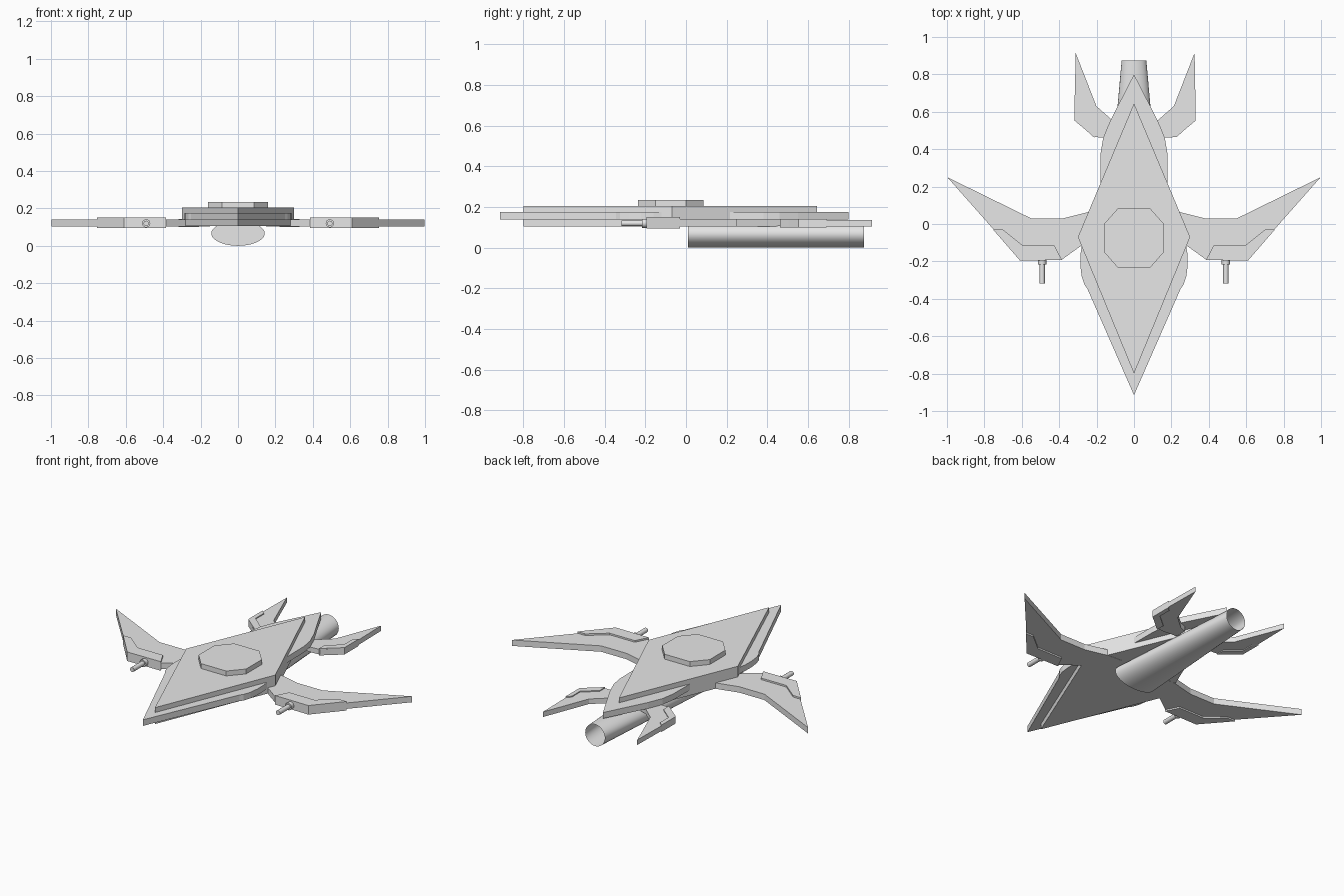
import bpy, bmesh, math

cube = bpy.data.objects.get("Cube")
if cube:
    bpy.data.objects.remove(cube, do_unlink=True)

GREY = (0.8, 0.8, 0.8, 1.0)
grey = bpy.data.materials.new("hull_grey")
grey.use_nodes = True
grey.diffuse_color = GREY
grey.node_tree.nodes["Principled BSDF"].inputs["Base Color"].default_value = GREY


def add_object(name, bm, mirrored=False, offset=0.0):
    """Turn a bmesh into an object, optionally mirrored across x."""
    bmesh.ops.recalc_face_normals(bm, faces=bm.faces)
    mesh = bpy.data.meshes.new(name)
    bm.to_mesh(mesh)
    bm.free()
    mesh.materials.append(grey)
    obj = bpy.data.objects.new(name, mesh)
    obj.location.x = offset
    bpy.context.collection.objects.link(obj)
    if mirrored:
        obj.modifiers.new("Mirror", "MIRROR").use_mirror_merge = False
    return obj


def slab(name, outline, z0, z1, **options):
    """Extrude a flat outline from z0 up to z1."""
    bm = bmesh.new()
    face = bm.faces.new([bm.verts.new((x, y, z0)) for x, y in outline])
    top = bmesh.ops.extrude_face_region(bm, geom=[face])["geom"]
    verts = [v for v in top if isinstance(v, bmesh.types.BMVert)]
    bmesh.ops.translate(bm, verts=verts, vec=(0, 0, z1 - z0))
    return add_object(name, bm, **options)


def tube(name, rings, x, z, sides, cap_end=True, **options):
    """Loft elliptical rings (y, half width, half height) along y."""
    bm = bmesh.new()
    loops = []
    for y, w, h in rings:
        angles = [2 * math.pi * i / sides for i in range(sides)]
        loops.append([bm.verts.new((x + w * math.cos(a), y, z + h * math.sin(a)))
                      for a in angles])
    for a, b in zip(loops, loops[1:]):
        for i in range(sides):
            j = (i + 1) % sides
            bm.faces.new((a[i], a[j], b[j], b[i]))
    bm.faces.new(loops[0])
    if cap_end:
        bm.faces.new(loops[-1])
    obj = add_object(name, bm, **options)
    bpy.ops.object.select_all(action="DESELECT")
    obj.select_set(True)
    bpy.context.view_layer.objects.active = obj
    bpy.ops.object.shade_smooth_by_angle(angle=math.radians(40))
    return obj


# Main body: thick diamond, wider plate through its middle, octagonal hatch
slab("body_diamond", [(0, -0.8), (0.3, -0.07), (0, 0.645), (-0.3, -0.07)], 0.105, 0.205)

side = [(0.25, -0.345), (0.265, -0.325), (0.28, -0.28), (0.287, -0.22), (0.286, -0.16),
        (0.278, -0.11), (0.18, 0.2), (0.178, 0.38), (0.165, 0.46), (0.128, 0.55)]
hull = [(0, -0.915)] + side + [(0, 0.8)] + [(-x, y) for x, y in reversed(side)]
slab("hull_plate", hull, 0.138, 0.175)

octagon = [(sx * x, -0.075 + sy * y) for sx, sy, pair in
           ((1, 1, 0), (-1, 1, 1), (-1, -1, 0), (1, -1, 1))
           for x, y in ([(0.16, 0.075), (0.085, 0.16)] if pair == 0
                        else [(0.085, 0.16), (0.16, 0.075)])]
slab("top_hatch", octagon, 0.2, 0.235)

# Wings with a thicker armour pad on the leading edge
slab("wings", [(0.15, -0.07), (0.26, -0.1), (0.385, -0.19), (0.61, -0.193), (0.75, -0.03),
               (0.998, 0.25), (0.55, 0.03), (0.38, 0.03), (0.24, 0.065), (0.15, 0.07)],
     0.104, 0.14, mirrored=True)
slab("wing_pads", [(0.385, -0.193), (0.61, -0.195), (0.753, -0.03), (0.7, -0.03),
                   (0.595, -0.115), (0.425, -0.115)], 0.095, 0.15, mirrored=True)

# Wing guns: collar then thin barrel
tube("gun_collars", [(-0.217, 0.022, 0.022), (-0.18, 0.022, 0.022)], 0.491, 0.12, 16,
     mirrored=True)
tube("gun_barrels", [(-0.317, 0.014, 0.014), (-0.19, 0.014, 0.014)], 0.491, 0.12, 16,
     mirrored=True)

# Tail fins with edge pads
slab("tail_fins", [(0.08, 0.47), (0.165, 0.462), (0.222, 0.465), (0.322, 0.555),
                   (0.322, 0.69), (0.318, 0.915), (0.207, 0.63), (0.122, 0.555),
                   (0.08, 0.54)], 0.105, 0.136, mirrored=True, offset=0.006)
slab("tail_fin_pads", [(0.215, 0.462), (0.324, 0.553), (0.324, 0.69), (0.298, 0.665),
                       (0.298, 0.585), (0.215, 0.515)], 0.1, 0.142,
     mirrored=True, offset=0.006)

# Engine: flattened closed front tapering to an open round nozzle
tube("engine", [(0.01, 0.143, 0.066), (0.875, 0.066, 0.066)], 0, 0.066, 48, cap_end=False)
